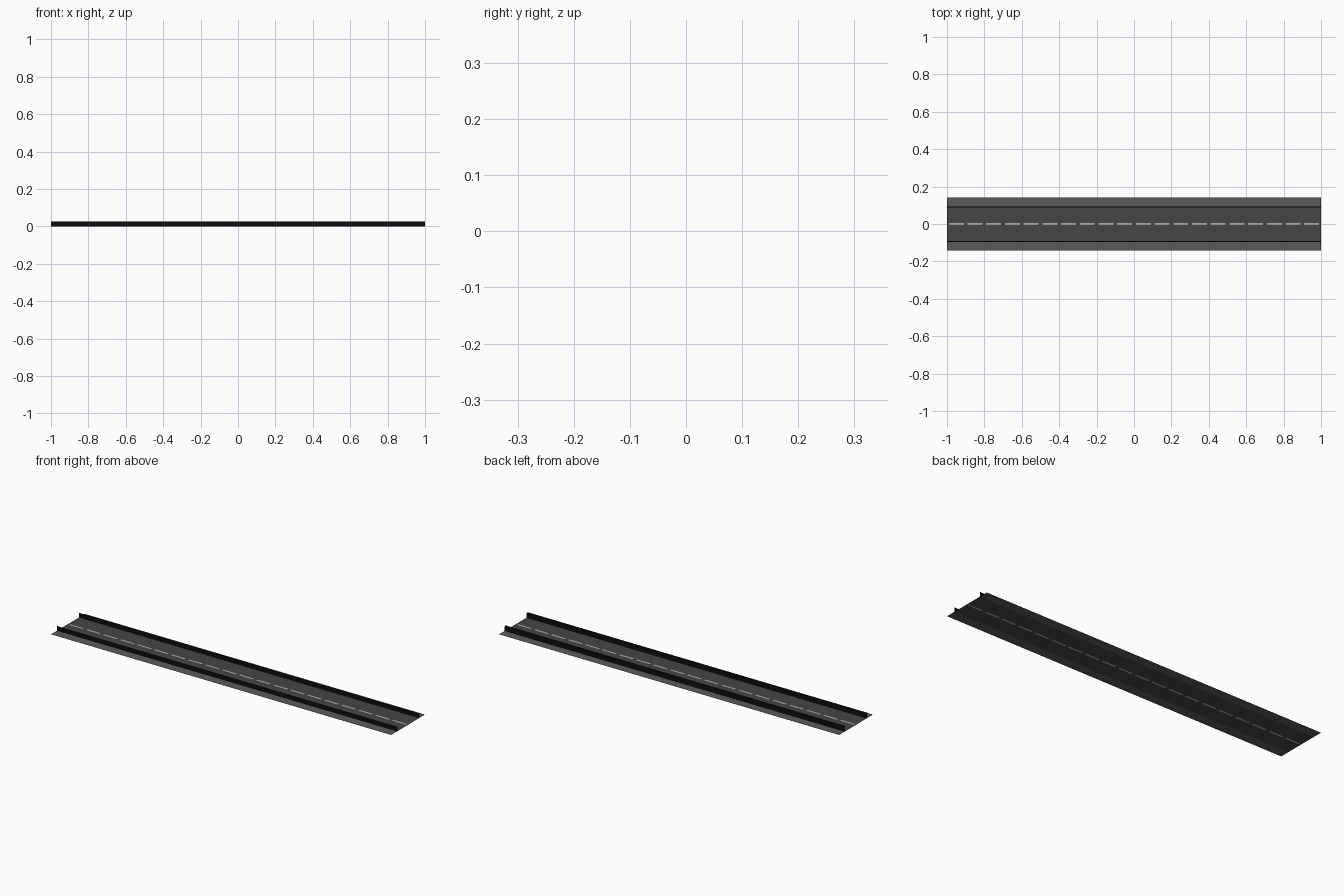
import bpy

if "Cube" in bpy.data.objects:
    bpy.data.objects.remove(bpy.data.objects["Cube"])

HALF = 1.0       # half length of the road
EDGE = 0.142     # outer edge of the shoulders
LANE = 0.092     # edge of the lanes, where the barriers stand
DASH = 0.005     # half width of the centre line


def material(name, value):
    m = bpy.data.materials.new(name)
    m.diffuse_color = (value, value, value, 1)
    m.use_nodes = True
    m.node_tree.nodes["Principled BSDF"].inputs["Base Color"].default_value = m.diffuse_color
    return m


asphalt = material("asphalt", 0.06)
gravel = material("shoulder_grey", 0.105)
paint = material("line_paint", 0.42)
black = material("barrier_black", 0.004)


def sheet(name, profile, mat, spans=((-HALF, HALF),)):
    """Extrude an open (y, z) profile along x over each span, as a thin sheet."""
    verts, faces = [], []
    for x0, x1 in spans:
        for (ya, za), (yb, zb) in zip(profile, profile[1:]):
            n = len(verts)
            verts += [(x0, ya, za), (x1, ya, za), (x1, yb, zb), (x0, yb, zb)]
            faces.append((n, n + 1, n + 2, n + 3))
    mesh = bpy.data.meshes.new(name)
    mesh.from_pydata(verts, [], faces)
    mesh.materials.append(mat)
    ob = bpy.data.objects.new(name, mesh)
    bpy.context.collection.objects.link(ob)
    return ob


# Lanes and shoulders
sheet("lane_right", [(-LANE, 0), (-DASH, 0)], asphalt)
sheet("lane_left", [(DASH, 0), (LANE, 0)], asphalt)
sheet("shoulder_right", [(-EDGE, 0), (-LANE, 0)], gravel)
sheet("shoulder_left", [(LANE, 0), (EDGE, 0)], gravel)

# Dashed centre line, flush with the lanes
starts = [-HALF + 0.1 * i for i in range(20)]
line = [(-DASH, 0), (DASH, 0)]
sheet("centre_dashes", line, paint, [(x + 0.01, x + 0.09) for x in starts])
gaps = [(x, x + 0.01) for x in starts] + [(x + 0.09, x + 0.1) for x in starts]
sheet("centre_gaps", line, asphalt, gaps)

# Thin barriers with a small folded lip
for side, y in (("right", -LANE), ("left", LANE)):
    sheet("barrier_" + side,
          [(y + 0.002, 0), (y + 0.002, 0.024), (y - 0.004, 0.027)], black)
